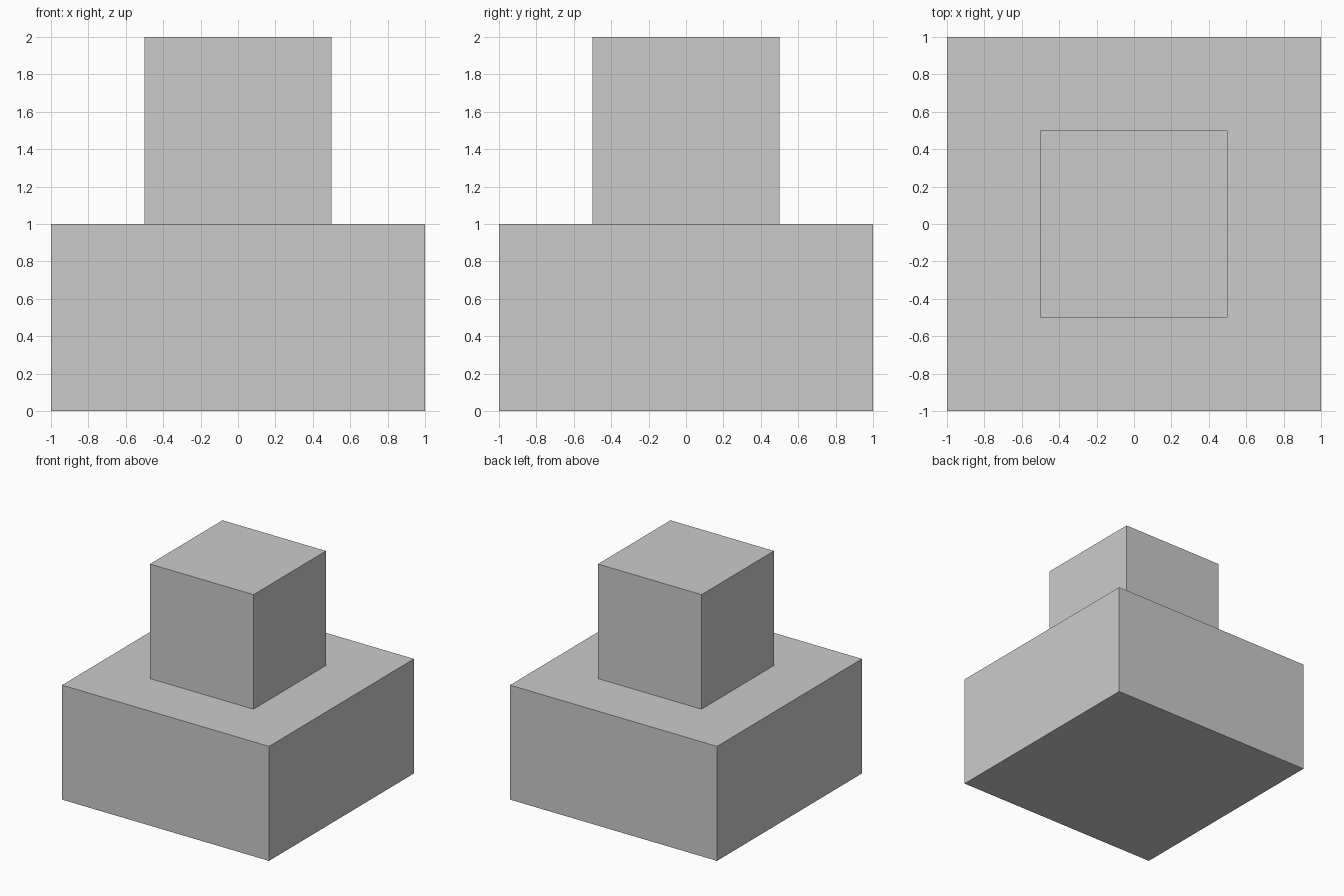
import bpy

if "Cube" in bpy.data.objects:
    bpy.data.objects.remove(bpy.data.objects["Cube"])


def box(name, width, depth, height, z_bottom):
    """Flat-faced box centred on x = y = 0, resting on z_bottom."""
    bpy.ops.mesh.primitive_cube_add(size=1, location=(0, 0, z_bottom + height / 2))
    obj = bpy.context.object
    obj.name = name
    obj.scale = (width, depth, height)
    bpy.ops.object.transform_apply(location=False, rotation=False, scale=True)
    return obj


# Wide lower block
box("base_block", 2, 2, 1, 0)

# Smaller cube standing on it
box("upper_block", 1, 1, 1, 1)
